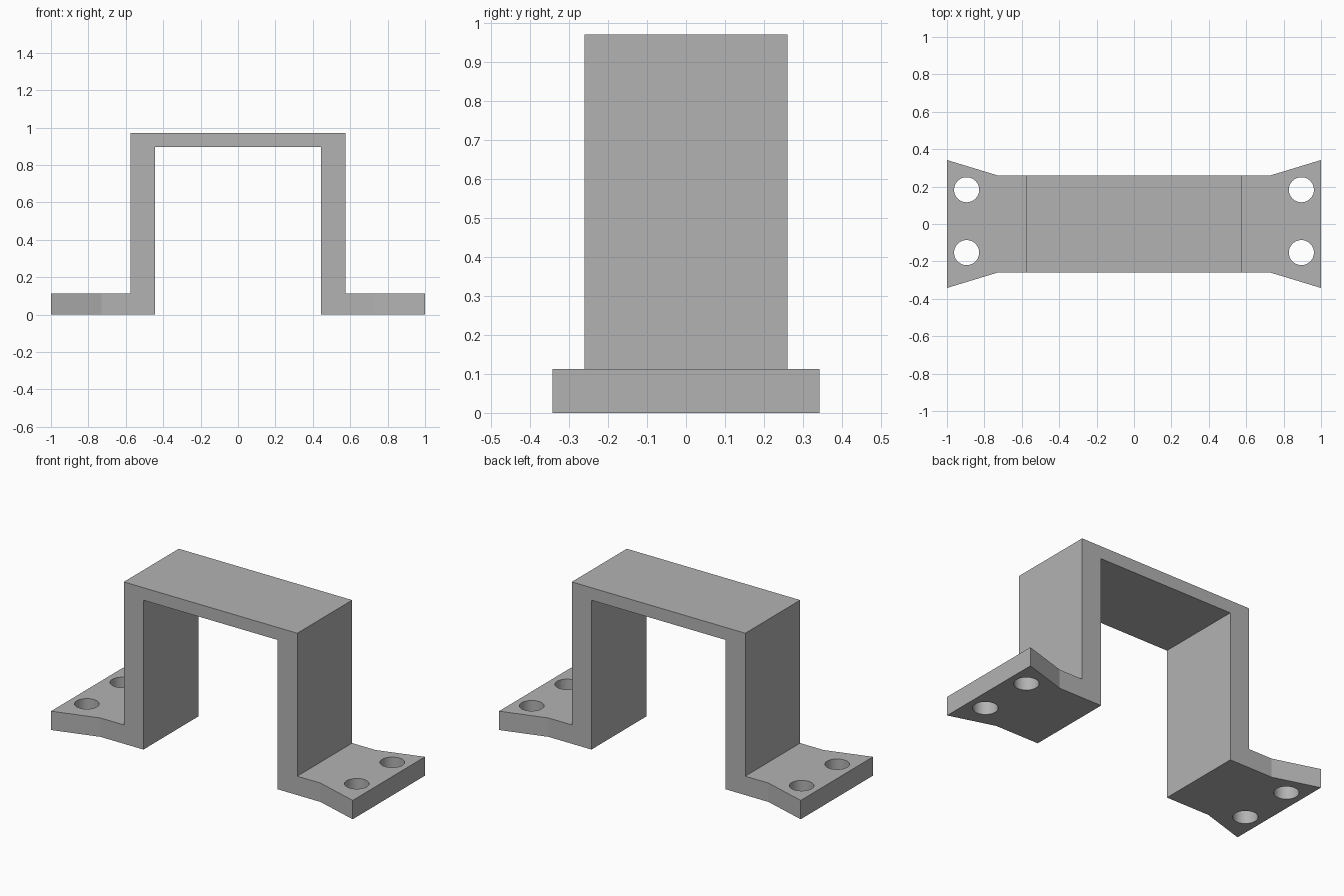
import bpy
import bmesh
from mathutils import Matrix

cube = bpy.data.objects.get("Cube")
if cube:
    bpy.data.objects.remove(cube, do_unlink=True)

HALF_DEPTH, FLARED_DEPTH = 0.26, 0.342
FOOT_TOP = 0.113

grey = bpy.data.materials.new("plain grey")
grey.use_nodes = True
colour = (0.45, 0.45, 0.45, 1)
grey.diffuse_color = colour
grey.node_tree.nodes["Principled BSDF"].inputs["Base Color"].default_value = colour


def make_object(name, bm):
    bmesh.ops.recalc_face_normals(bm, faces=bm.faces)
    mesh = bpy.data.meshes.new(name)
    bm.to_mesh(mesh)
    bm.free()
    mesh.materials.append(grey)
    obj = bpy.data.objects.new(name, mesh)
    bpy.context.collection.objects.link(obj)
    return obj


# Bracket: half profile mirrored across x, extruded front to back
half = [(0.445, 0.895), (0.445, 0), (0.73, 0), (1, 0),
        (1, FOOT_TOP), (0.73, FOOT_TOP), (0.575, FOOT_TOP), (0.575, 0.97)]
profile = half + [(-x, z) for x, z in reversed(half)]
bm = bmesh.new()
face = bm.faces.new([bm.verts.new((x, -HALF_DEPTH, z)) for x, z in profile])
result = bmesh.ops.extrude_face_region(bm, geom=[face])
back = [v for v in result["geom"] if isinstance(v, bmesh.types.BMVert)]
bmesh.ops.translate(bm, verts=back, vec=(0, 2 * HALF_DEPTH, 0))

# Split the front and back at the foot so each flared side is its own flat face
bm.verts.ensure_lookup_table()
for x in (-0.73, 0.73):
    for y in (-HALF_DEPTH, HALF_DEPTH):
        pair = [v for v in bm.verts
                if abs(v.co.x - x) < 0.001 and abs(v.co.y - y) < 0.001]
        bmesh.ops.connect_verts(bm, verts=pair)

# Flare the outer ends of the feet
for v in bm.verts:
    if abs(v.co.x) > 0.99:
        v.co.y *= FLARED_DEPTH / HALF_DEPTH
bracket = make_object("mounting_bracket", bm)

# Screw holes through both feet
bm = bmesh.new()
for x in (-0.895, 0.895):
    for y in (-0.153, 0.183):
        bmesh.ops.create_cone(bm, cap_ends=True, segments=48, radius1=0.067,
                              radius2=0.067, depth=0.4,
                              matrix=Matrix.Translation((x, y, 0.05)))
cutter = make_object("screw_hole_cutter", bm)
cutter.hide_render = True
cutter.hide_viewport = True

holes = bracket.modifiers.new("screw_holes", "BOOLEAN")
holes.operation = "DIFFERENCE"
holes.solver = "EXACT"
holes.object = cutter

# Apply the cut, then smooth only the hole walls
bpy.ops.object.select_all(action="DESELECT")
bpy.context.view_layer.objects.active = bracket
bracket.select_set(True)
bpy.ops.object.modifier_apply(modifier=holes.name)
bpy.data.objects.remove(cutter, do_unlink=True)
bpy.ops.object.shade_smooth_by_angle(angle=0.3)
# The flare bends gently, so keep every large face flat
for p in bracket.data.polygons:
    p.use_smooth = abs(p.normal.z) < 0.1 and p.area < 0.005
